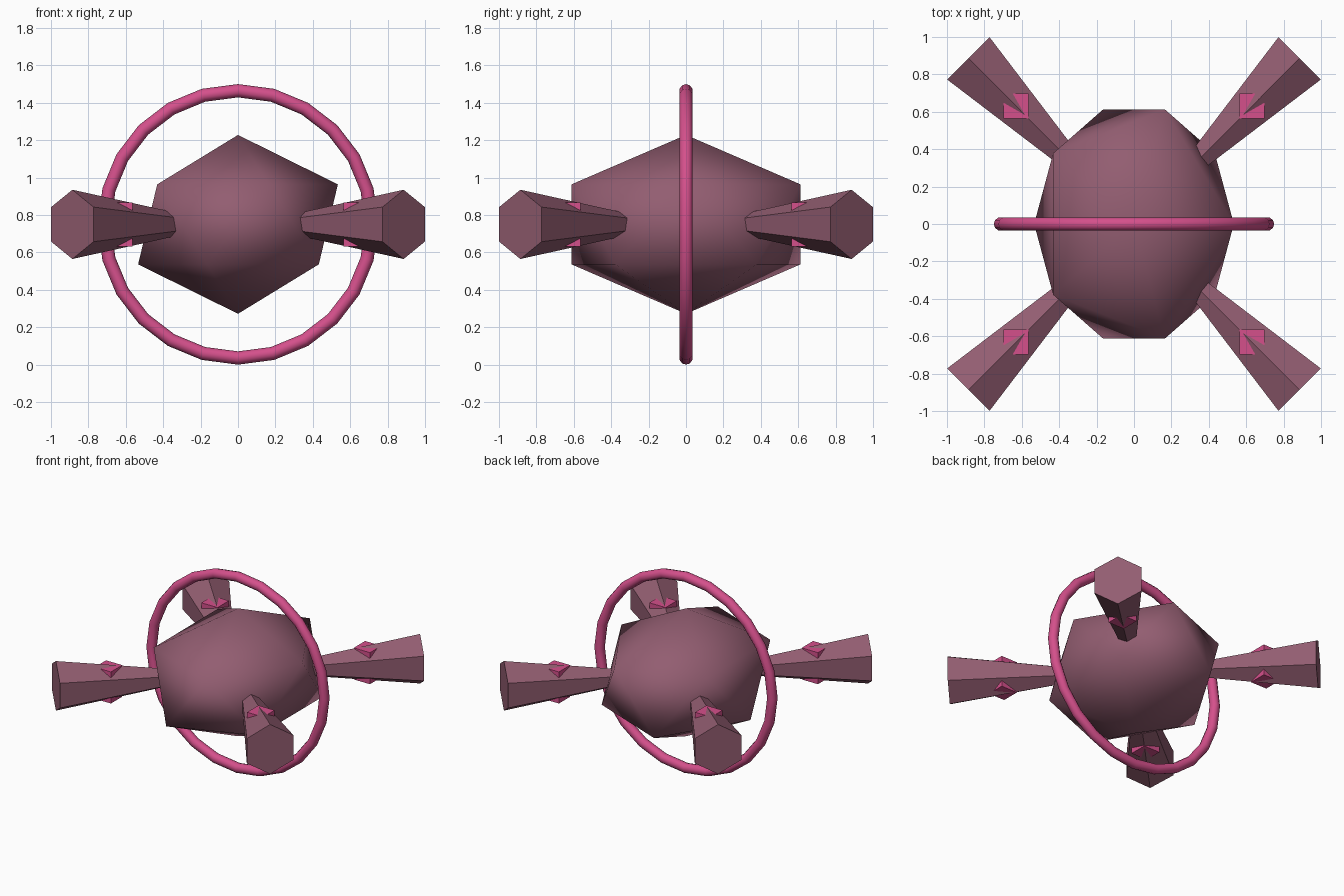
import bpy, math
from mathutils import Vector

if "Cube" in bpy.data.objects:
    bpy.data.objects.remove(bpy.data.objects["Cube"])

CZ = 0.75  # height of the shared centre


def material(name, rgb):
    m = bpy.data.materials.new(name)
    m.diffuse_color = (*rgb, 1.0)
    m.use_nodes = True
    m.node_tree.nodes["Principled BSDF"].inputs["Base Color"].default_value = m.diffuse_color
    return m


mauve = material("dusty mauve", (0.29, 0.11, 0.165))
pink = material("bright pink", (0.66, 0.08, 0.26))


def finish(name, mat, smooth=False):
    ob = bpy.context.object
    ob.name = name
    ob.data.materials.append(mat)
    if smooth:
        bpy.ops.object.shade_smooth()
    return ob


# Body: stretched, smooth-shaded icosahedron
bpy.ops.mesh.primitive_ico_sphere_add(subdivisions=1, radius=1, location=(0, 0, CZ))
body = finish("body", mauve, True)
body.scale = (0.597, 0.72, 0.478)

# Upright ring around the body
bpy.ops.mesh.primitive_torus_add(major_segments=24, minor_segments=10,
                                 major_radius=0.7145, minor_radius=0.0355,
                                 location=(0, 0, CZ), rotation=(math.pi / 2, 0, 0))
finish("ring", pink, True)

# Four flared hexagonal arms, each with a block piercing it
INNER, OUTER = 0.35, 1.2525
for sx in (-1, 1):
    for sy in (-1, 1):
        side = ("right" if sx > 0 else "left") + ("_back" if sy > 0 else "_front")
        out = Vector((sx, sy, 0)).normalized()
        bpy.ops.mesh.primitive_cone_add(vertices=6, radius1=0.044, radius2=0.185,
                                        depth=OUTER - INNER,
                                        location=out * (INNER + OUTER) / 2 + Vector((0, 0, CZ)),
                                        rotation=out.to_track_quat('Z', 'Y').to_euler())
        finish("arm_" + side, mauve)
        bpy.ops.mesh.primitive_cube_add(size=1, location=(sx * 0.63, sy * 0.63, CZ))
        block = finish("arm_block_" + side, pink)
        block.scale = (0.134, 0.134, 0.236)
